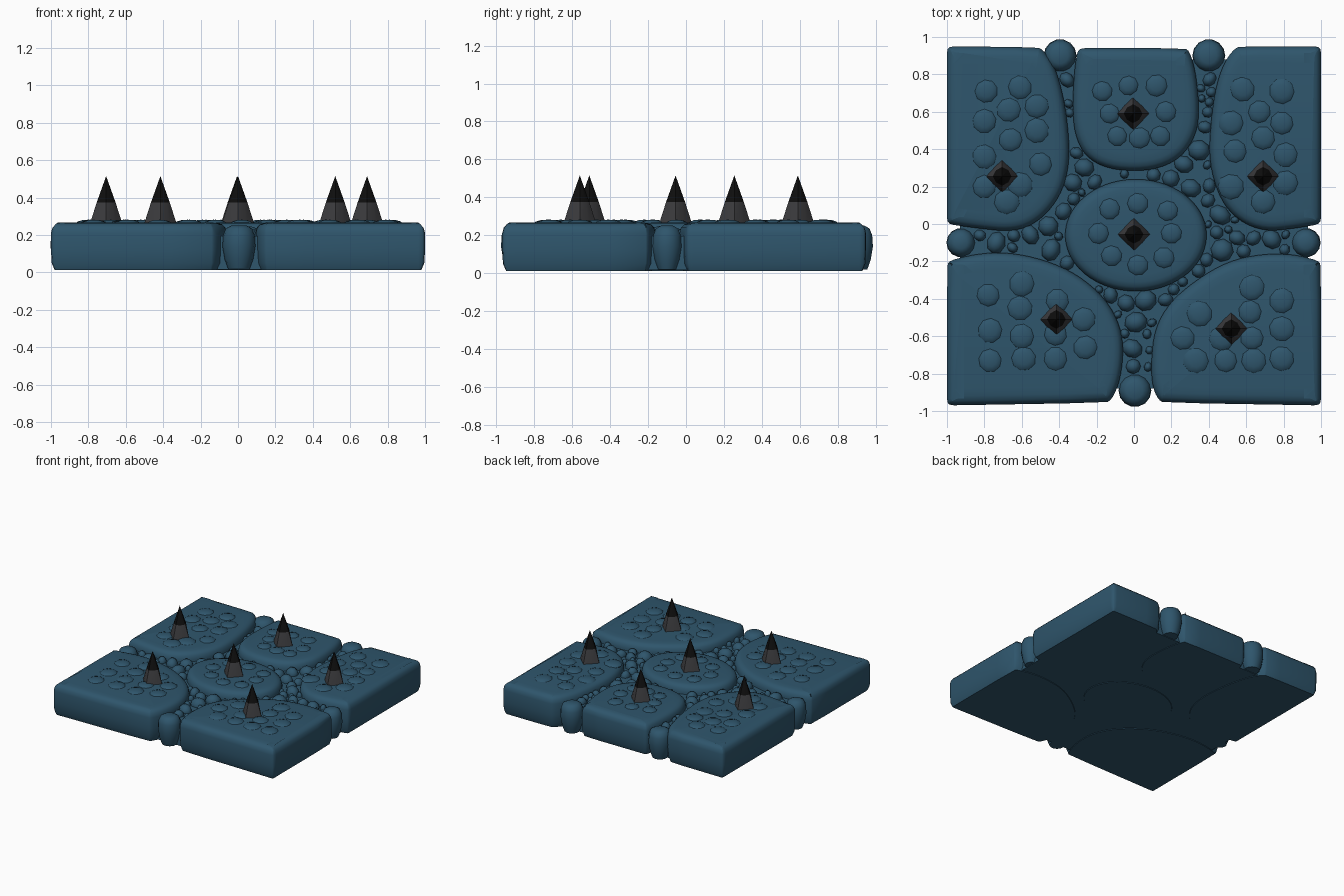
import bpy, bmesh, math, random
from mathutils import Vector, Matrix

if "Cube" in bpy.data.objects:
    bpy.data.objects.remove(bpy.data.objects["Cube"])
random.seed(4)


def material(name, c):
    m = bpy.data.materials.new(name)
    m.diffuse_color = (*c, 1)
    m.use_nodes = True
    m.node_tree.nodes["Principled BSDF"].inputs["Base Color"].default_value = m.diffuse_color
    return m


STONE = material("blue stone", (0.028, 0.092, 0.150))
IRON = material("dark iron", (0.048, 0.048, 0.052))
TIP = material("black tip", (0.005, 0.005, 0.005))


def finish(name, bm, mats, angle=50):
    bmesh.ops.recalc_face_normals(bm, faces=bm.faces)
    me = bpy.data.meshes.new(name)
    bm.to_mesh(me)
    bm.free()
    for m in mats:
        me.materials.append(m)
    me.shade_smooth()
    me.set_sharp_from_angle(angle=math.radians(angle))
    ob = bpy.data.objects.new(name, me)
    bpy.context.collection.objects.link(ob)
    return ob


def smooth_outline(pts):
    """Corner cutting: gentle bends get rounded, hard corners a small chamfer."""
    pts = [Vector(p) for p in pts]
    for step in range(2):
        out, n = [], len(pts)
        for i, p in enumerate(pts):
            a, b = pts[i - 1] - p, pts[(i + 1) % n] - p
            bend = math.pi - a.angle(b)
            for d in (a, b):
                limit = 0.018 if bend > 0.7 else 1
                out.append(p + d.normalized() * min(d.length * 0.25, limit))
        pts = out
    return pts


def loft(bm, pts, profile):
    """Stack inset copies of a counter-clockwise or clockwise outline."""
    n = len(pts)
    area = sum(pts[i - 1].x * pts[i].y - pts[i].x * pts[i - 1].y for i in range(n))
    s = 1 if area > 0 else -1
    rings = []
    for z, inset in profile:
        ring = []
        for i, p in enumerate(pts):
            t = (pts[(i + 1) % n] - pts[i - 1]).normalized()
            q = p + Vector((-t.y, t.x)) * s * inset
            ring.append(bm.verts.new((q.x, q.y, z)))
        rings.append(ring)
    for lo, hi in zip(rings, rings[1:]):
        for i in range(n):
            bm.faces.new((lo[i - 1], lo[i], hi[i], hi[i - 1]))
    bm.faces.new(rings[0])
    bm.faces.new(rings[-1])


def blob(bm, x, y, z, rx, ry, rz, seg=10, rings=6):
    mat = (Matrix.Translation((x, y, z)) @ Matrix.Rotation(random.uniform(0, 3), 4, 'Z')
           @ Matrix.Diagonal((rx, ry, rz, 1)))
    bmesh.ops.create_uvsphere(bm, u_segments=seg, v_segments=rings, radius=1, matrix=mat)


# Six slabs
outlines = {
    "back_left": [(-1, .95), (-.50, .945), (-.43, .86), (-.38, .7), (-.35, .5), (-.345, .33),
                  (-.38, .18), (-.46, .06), (-.56, -.015), (-.67, -.04), (-.82, -.025), (-1, .0)],
    "back_middle": [(-.30, .94), (.29, .94), (.33, .82), (.35, .62), (.335, .48), (.25, .35),
                    (.1, .285), (-.1, .285), (-.24, .34), (-.31, .45), (-.33, .6), (-.32, .82)],
    "back_right": [(.55, .95), (1, .95), (1, 0), (.85, -.025), (.70, -.04), (.56, .015),
                   (.46, .13), (.40, .33), (.41, .55), (.44, .75), (.49, .88)],
    "centre": [(.01 + .385 * math.cos(i * math.pi / 8), -.06 + .305 * math.sin(i * math.pi / 8))
               for i in range(16)],
    "front_left": [(-1, -.20), (-.85, -.16), (-.68, -.15), (-.48, -.19), (-.3, -.27), (-.15, -.4),
                   (-.07, -.55), (-.055, -.7), (-.08, -.86), (-.13, -.955), (-1, -.97)],
    "front_right": [(1, -.20), (.85, -.16), (.68, -.16), (.5, -.2), (.33, -.3), (.19, -.42),
                    (.11, -.56), (.09, -.75), (.1, -.88), (.14, -.955), (1, -.97)],
}
profile = [(.012, .02), (.05, .004), (.12, 0), (.21, 0), (.24, .008), (.257, .025),
           (.264, .05), (.267, .09)]
polys = []
for name, pts in outlines.items():
    pts = smooth_outline(pts)
    polys.append(pts)
    bm = bmesh.new()
    loft(bm, pts, profile)
    finish("slab_" + name, bm, [STONE], 60)

# Sunken floor filling the joints
bm = bmesh.new()
loft(bm, [Vector(p) for p in ((-.93, -.88), (.93, -.88), (.93, .88), (-.93, .88))],
     [(.016, 0), (.195, 0)])
finish("joint_floor", bm, [STONE])

# Tall rounded stones closing the joints at the rim
rim = [(-.395, .9, .088), (.4, .9, .088), (-.925, -.1, .078), (.92, -.1, .078), (.005, -.89, .088)]
bm = bmesh.new()
for x, y, r in rim:
    ring = [Vector((x + r * math.cos(a * math.pi / 7), y + r * math.sin(a * math.pi / 7)))
            for a in range(14)]
    loft(bm, ring, [(.02, .03), (.07, .012), (.14, 0), (.2, .004), (.235, .018), (.25, .045)])
finish("rim_stones", bm, [STONE], 60)


# Pebbles scattered in the joints
def slab_distance(p):
    best = 9
    for pts in polys:
        inside = False
        for i in range(len(pts)):
            a, b = pts[i - 1], pts[i]
            d = b - a
            t = max(0, min(1, (p - a).dot(d) / max(d.length_squared, 1e-9)))
            best = min(best, (p - a - d * t).length)
            if (a.y > p.y) != (b.y > p.y) and p.x < a.x + d.x * (p.y - a.y) / d.y:
                inside = not inside
        if inside:
            return -1
    return best


bm = bmesh.new()
placed = [(Vector((x, y)), r) for x, y, r in rim]
for tries in range(4500):
    p = Vector((random.uniform(-.86, .86), random.uniform(-.82, .84)))
    d = slab_distance(p)
    if d < .014:
        continue
    r = min(.062, d + .008)
    r = min([r] + [(p - q).length - s + .003 for q, s in placed])
    if r < (.036 if tries < 2200 else .022):
        continue
    placed.append((p, r))
    blob(bm, p.x, p.y, .195, r, r * random.uniform(.8, 1), .025 + r * .45, 8, 6)
finish("joint_pebbles", bm, [STONE], 60)

# Low round studs on each slab, given in hundredths of a unit
studs = {
    "back_left": [(-79, 71), (-61, 73), (-52, 63), (-67, 61), (-80, 55), (-52, 50), (-66, 45),
                  (-80, 36), (-50, 32), (-80, 20), (-61, 21), (-68, 12)],
    "back_middle": [(-17, 71), (-3, 74), (12, 74), (-13, 59), (17, 60), (-9, 47), (3, 46), (14, 47)],
    "back_right": [(58, 72), (79, 71), (67, 60), (79, 54), (52, 54), (69, 46), (54, 39), (81, 37),
                   (52, 20), (81, 22), (69, 12)],
    "centre": [(-13, 8), (2, 11), (18, 7), (-19, -5), (20, -5), (-12, -17), (2, -22), (16, -18)],
    "front_left": [(-78, -38), (-60, -32), (-41, -41), (-77, -57), (-61, -45), (-60, -60),
                   (-27, -51), (-77, -73), (-59, -72), (-42, -72), (-26, -66), (-42, -59)],
    "front_right": [(63, -34), (79, -41), (35, -48), (62, -47), (79, -56), (26, -61), (63, -61),
                    (47, -61), (33, -73), (49, -73), (64, -73), (79, -72)],
}
for name, pts in studs.items():
    bm = bmesh.new()
    r0 = .06 if name in ("centre", "back_middle") else .07
    for x, y in pts:
        r = r0 * random.uniform(.93, 1.06)
        blob(bm, x / 100, y / 100, .262, r, r * .97, .02, 9, 6)
    finish("studs_" + name, bm, [STONE], 60)

# Spikes: diamond iron foot turning into an eight-sided black point
for k, (x, y) in enumerate([(-.005, .59), (-.705, .255), (.69, .255), (0, -.055),
                            (-.415, -.51), (.52, -.56)]):
    bm = bmesh.new()
    rings = []
    for z, r1, r2 in ((.25, .09, .066), (.375, .05, .046)):
        rings.append([bm.verts.new((x + (r2 if i % 2 else r1) * math.cos(i * math.pi / 4),
                                    y + (r2 if i % 2 else r1) * math.sin(i * math.pi / 4), z))
                      for i in range(8)])
    apex = bm.verts.new((x, y, .515))
    lo, hi = rings
    for i in range(8):
        bm.faces.new((lo[i - 1], lo[i], hi[i], hi[i - 1]))
        bm.faces.new((hi[i - 1], hi[i], apex)).material_index = 1
    bm.faces.new(lo)
    finish(f"spike_{k + 1}", bm, [IRON, TIP], 30)
